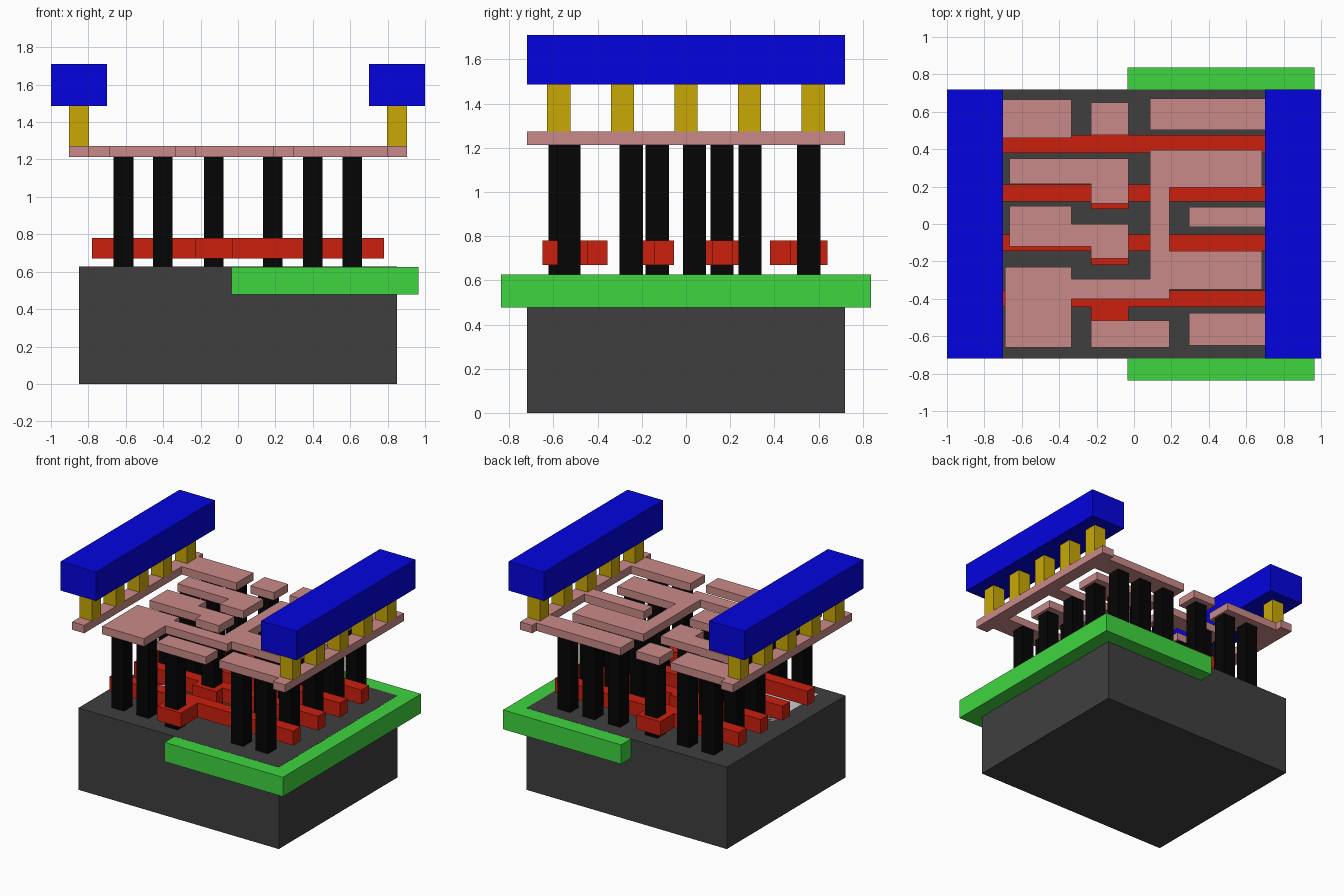
import bpy, bmesh

if "Cube" in bpy.data.objects:
    bpy.data.objects.remove(bpy.data.objects["Cube"])


def material(name, rgb):
    """Colour given as seen on screen, stored as linear."""
    m = bpy.data.materials.new(name)
    m.diffuse_color = (*[(c / 255) ** 2.2 for c in rgb], 1)
    m.use_nodes = True
    m.node_tree.nodes["Principled BSDF"].inputs["Base Color"].default_value = m.diffuse_color
    return m


DARK = material("dark_grey", (65, 65, 65))
GREEN = material("green", (65, 212, 65))
RED = material("red", (203, 37, 22))
BLACK = material("black", (13, 13, 13))
PINK = material("pink", (200, 137, 135))
GOLD = material("gold", (200, 167, 13))
BLUE = material("blue", (12, 12, 222))


def extrude(name, outlines, z0, z1, mat=None):
    """One object from flat outlines pulled up from z0 to z1."""
    bm = bmesh.new()
    for pts in outlines:
        face = bm.faces.new([bm.verts.new((x, y, z0)) for x, y in pts])
        up = bmesh.ops.extrude_face_region(bm, geom=[face])["geom"]
        verts = [v for v in up if isinstance(v, bmesh.types.BMVert)]
        bmesh.ops.translate(bm, vec=(0, 0, z1 - z0), verts=verts)
    bmesh.ops.recalc_face_normals(bm, faces=bm.faces)
    me = bpy.data.meshes.new(name)
    bm.to_mesh(me)
    bm.free()
    if mat:
        me.materials.append(mat)
    ob = bpy.data.objects.new(name, me)
    bpy.context.collection.objects.link(ob)
    return ob


def rect(x0, x1, y0, y1):
    return [(x0, y0), (x1, y0), (x1, y1), (x0, y1)]


def square(x, y, s=0.105):
    return rect(x - s / 2, x + s / 2, y - s / 2, y + s / 2)


TOP = 0.627            # silicon surface
M0, M1 = 1.213, 1.273  # metal layer

# silicon block and the well overlapping its right half
extrude("substrate", [rect(-0.85, 0.85, -0.72, 0.72)], 0, TOP, DARK)
extrude("well", [rect(-0.036, 0.966, -0.837, 0.837)], 0.478, TOP - 0.001, GREEN)

# diffusion areas, flush with the surface
extrude("left_diffusion", [rect(-0.68, -0.34, -0.63, 0.64)], 0.56, TOP)
extrude("right_diffusion", [[(0.34, -0.63), (0.67, -0.63), (0.67, 0.64),
                             (0.12, 0.64), (0.12, 0.18), (0.34, 0.18)]], 0.56, TOP)

# gate bars, each with a wider landing pad
PX0, PX1, GX = -0.23, -0.03, 0.78
gates = [(-0.445, -0.355, -0.65, -0.355), (-0.145, -0.055, -0.22, -0.055),
         (0.12, 0.21, 0.08, 0.24), (0.38, 0.475, 0.38, 0.64)]
for i, (b0, b1, p0, p1) in enumerate(gates):
    pts = [(-GX, b0)]
    if p0 < b0:
        pts += [(PX0, b0), (PX0, p0), (PX1, p0), (PX1, b0)]
    pts += [(GX, b0), (GX, b1)]
    if p1 > b1:
        pts += [(PX1, b1), (PX1, p1), (PX0, p1), (PX0, b1)]
    pts += [(-GX, b1)]
    extrude(f"gate_{i + 1}", [pts], 0.67, 0.78, RED)

# contact pillars: row y -> column x positions
L2, R2 = (-0.612, -0.402), (0.40, 0.61)
rows = [(-0.53, L2 + R2), (-0.248, R2), (0.038, L2 + R2), (0.29, L2 + (0.185,) + R2),
        (0.556, L2 + (0.185,) + R2),
        (-0.57, (-0.13,)), (-0.13, (-0.13,)), (0.163, (-0.13,)), (0.556, (-0.13,))]
extrude("contact_pillars", [square(x, y) for y, xs in rows for x in xs], TOP, M0, BLACK)

# metal traces joined to the side rails
extrude("left_metal_rail", [[(-0.903, -0.72), (-0.80, -0.72), (-0.80, 0.46), (-0.335, 0.46),
                             (-0.335, 0.665), (-0.80, 0.665), (-0.80, 0.72), (-0.903, 0.72)]],
        M0, M1, PINK)
right = [(0.903, 0.72), (0.903, -0.72), (0.80, -0.72)]
for x, y0, y1 in [(0.295, -0.65, -0.475), (0.295, -0.015, 0.09), (0.085, 0.503, 0.67)]:
    right += [(0.80, y0), (x, y0), (x, y1), (0.80, y1)]
extrude("right_metal_rail", [right + [(0.80, 0.72)]], M0, M1, PINK)

# free metal traces
extrude("output_trace", [[(-0.69, -0.66), (-0.335, -0.66), (-0.335, -0.40), (0.19, -0.40),
                          (0.19, -0.35), (0.685, -0.35), (0.685, -0.145), (0.19, -0.145),
                          (0.19, 0.195), (0.685, 0.195), (0.685, 0.395), (0.085, 0.395),
                          (0.085, -0.295), (-0.335, -0.295), (-0.335, -0.23), (-0.69, -0.23)]],
        M0, M1, PINK)
extrude("upper_trace", [[(-0.665, 0.215), (-0.23, 0.215), (-0.23, 0.11), (-0.03, 0.11),
                         (-0.03, 0.35), (-0.665, 0.35)]], M0, M1, PINK)
extrude("middle_trace", [[(-0.665, -0.12), (-0.23, -0.12), (-0.23, -0.185), (-0.03, -0.185),
                          (-0.03, 0.0), (-0.335, 0.0), (-0.335, 0.095), (-0.665, 0.095)]],
        M0, M1, PINK)
extrude("gate_pads", [rect(-0.23, 0.19, -0.66, -0.515), rect(-0.23, -0.03, 0.477, 0.65)],
        M0, M1, PINK)

# vias and power beams on both sides
for side, s in (("left", -1), ("right", 1)):
    extrude(f"{side}_vias", [square(s * 0.85, k * 0.288) for k in range(-2, 3)], M1, 1.49, GOLD)
    extrude(f"{side}_power_beam", [rect(s * 0.85 - 0.15, s * 0.85 + 0.15, -0.72, 0.72)],
            1.487, 1.71, BLUE)
